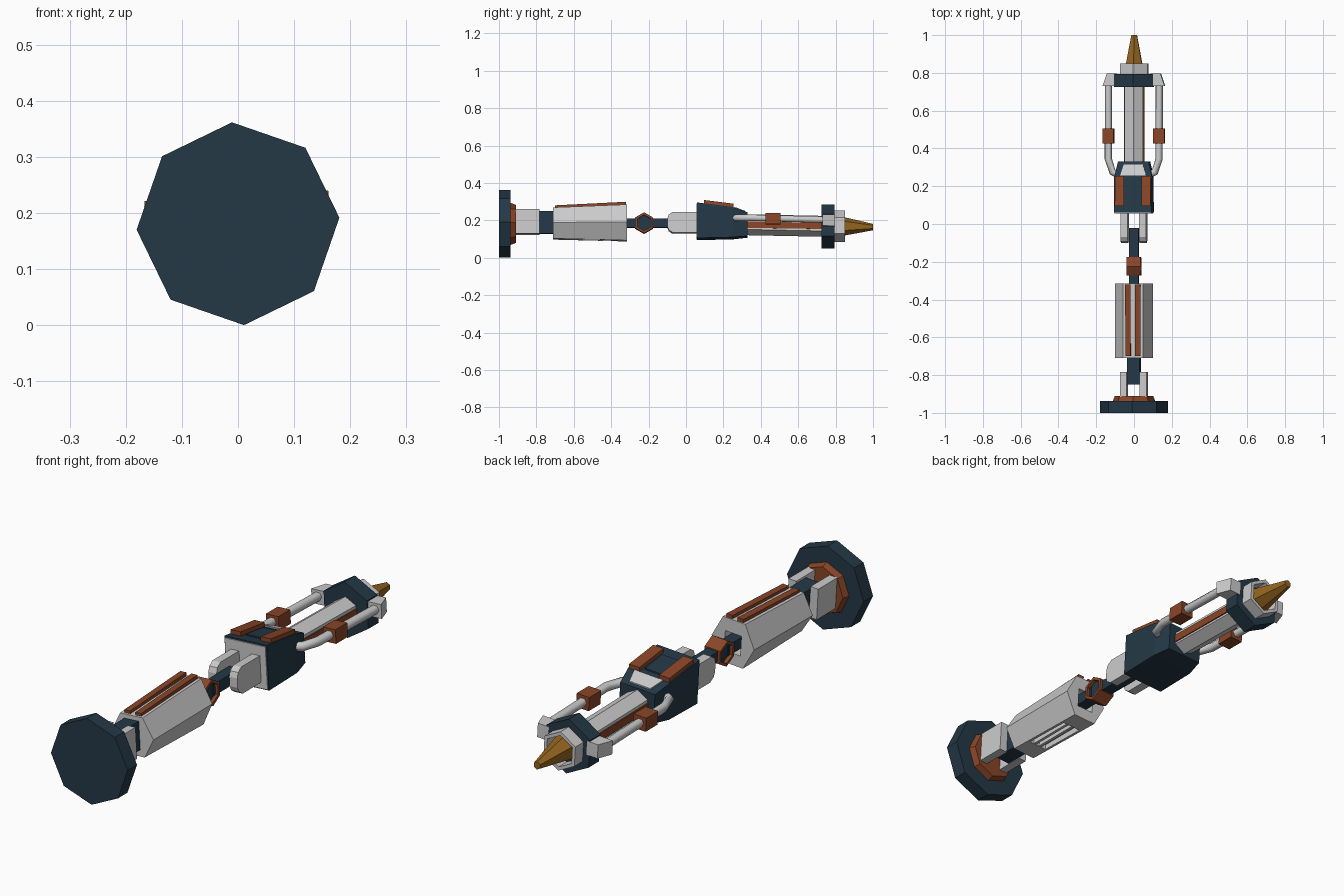
import bpy, bmesh, math
from mathutils import Matrix, Vector

if "Cube" in bpy.data.objects:
    bpy.data.objects.remove(bpy.data.objects["Cube"])

AXIS_Z = 0.181


def material(name, rgb):
    m = bpy.data.materials.new(name)
    m.diffuse_color = (*rgb, 1)
    m.use_nodes = True
    m.node_tree.nodes["Principled BSDF"].inputs["Base Color"].default_value = m.diffuse_color
    return m


DARK = material("dark_teal", (0.017, 0.04, 0.062))
RUST = material("rust", (0.25, 0.06, 0.02))
GOLD = material("gold", (0.3, 0.13, 0.014))
parts = []


def loft(name, sections, mat=None, closed=False, mirror=False):
    """Skin a row of equal-length cross-sections; closed makes a tube."""
    bm = bmesh.new()
    rows = [[bm.verts.new(p) for p in s] for s in sections]
    n = len(rows[0])
    pairs = list(zip(rows, rows[1:])) + ([(rows[-1], rows[0])] if closed else [])
    for a, b in pairs:
        for i in range(n):
            j = (i + 1) % n
            bm.faces.new((a[i], a[j], b[j], b[i]))
    if not closed:
        bm.faces.new(rows[0])
        bm.faces.new(rows[-1])
    bmesh.ops.recalc_face_normals(bm, faces=bm.faces)
    me = bpy.data.meshes.new(name)
    bm.to_mesh(me)
    bm.free()
    return add(name, me, mat, mirror)


def add(name, data, mat, mirror):
    ob = bpy.data.objects.new(name, data)
    bpy.context.collection.objects.link(ob)
    if mat:
        data.materials.append(mat)
    if mirror:
        ob.modifiers.new("mirror", 'MIRROR')
    parts.append(ob)
    return ob


def ring(n, r, y, z=AXIS_Z):
    """Polygon with a corner at the top, facing along y."""
    return [(r * math.sin(k * math.tau / n), y, z + r * math.cos(k * math.tau / n)) for k in range(n)]


def rod(name, n, r0, y0, r1, y1, mat=None, z=AXIS_Z, z1=None):
    return loft(name, [ring(n, r0, y0, z), ring(n, r1, y1, z if z1 is None else z1)], mat)


def extrude_x(name, profile, x0, x1, mat=None, mirror=False):
    return loft(name, [[(x, y, z) for y, z in profile] for x in (x0, x1)], mat, mirror=mirror)


def box(name, x0, x1, y0, y1, z0, z1, mat=None, mirror=False):
    return extrude_x(name, [(y0, z0), (y1, z0), (y1, z1), (y0, z1)], x0, x1, mat, mirror)


def cut(ob, cutter):
    b = ob.modifiers.new("cut", 'BOOLEAN')
    b.operation, b.object, b.solver = 'DIFFERENCE', cutter, 'EXACT'
    cutter.hide_render = True
    cutter.hide_set(True)


# Base plate and its fork
rod("base_plate", 8, 0.181, -1.0, 0.181, -0.937, DARK)
rod("base_collar", 8, 0.112, -0.937, 0.102, -0.91, RUST)
box("base_fork", 0.034, 0.07, -0.915, -0.783, 0.125, 0.258, mirror=True)
box("base_tongue", -0.034, 0.034, -0.85, -0.69, 0.128, 0.248, DARK)

# Rear grip: flat-topped hexagon, slightly taller at the front
def grip_section(y, h, z):
    return [(-0.1, y, z), (-0.053, y, z + h), (0.053, y, z + h),
            (0.1, y, z), (0.053, y, z - h), (-0.053, y, z - h)]

grip = loft("rear_grip", [grip_section(-0.71, 0.083, 0.183), grip_section(-0.315, 0.096, 0.186)])
cut(grip, box("grip_socket_cutter", -0.038, 0.038, -0.42, -0.28, 0.14, 0.225))
cut(grip, box("grip_vent_cutter", -0.042, 0.042, -0.62, -0.4, 0.05, 0.12))
for i, x in enumerate((-0.02, 0.008)):
    box(f"grip_vent_bar_{i}", x, x + 0.012, -0.625, -0.395, 0.1, 0.13)
extrude_x("grip_strip", [(-0.70, 0.255), (-0.32, 0.272), (-0.32, 0.297), (-0.70, 0.278)],
          0.012, 0.04, RUST, mirror=True)

# Connecting link with hexagonal knuckle
box("rear_link", -0.025, 0.025, -0.43, -0.25, 0.16, 0.208, DARK)
box("front_link", -0.025, 0.025, -0.2, -0.02, 0.16, 0.208, DARK)

def hex_x(r, x):
    return [(x, -0.224 + r * math.sin(k * math.pi / 3), 0.185 + r * math.cos(k * math.pi / 3)) for k in range(6)]

loft("knuckle_ring", [hex_x(0.056, -0.037), hex_x(0.056, 0.037), hex_x(0.042, 0.037), hex_x(0.042, -0.037)],
     RUST, closed=True)
loft("knuckle_core", [hex_x(0.043, -0.022), hex_x(0.043, 0.022)], DARK)

# Main housing, rear plate and rounded lugs
def housing_section(y, w, z0, z1):
    return [(-w, y, z0), (w, y, z0), (w, y, z1), (-w, y, z1)]

loft("housing", [housing_section(0.06, 0.1, 0.1, 0.29), housing_section(0.25, 0.1, 0.104, 0.266),
                 housing_section(0.33, 0.082, 0.112, 0.238)], DARK)
loft("housing_rear_plate", [housing_section(0.055, 0.096, 0.104, 0.284),
                            housing_section(0.062, 0.096, 0.104, 0.284)])
extrude_x("housing_lug", [(0.06, 0.13), (-0.07, 0.13), (-0.092, 0.145), (-0.1, 0.165), (-0.1, 0.205),
                          (-0.092, 0.227), (-0.07, 0.242), (0.06, 0.242)], 0.03, 0.068, mirror=True)

def top_panel(name, x0, x1, y0, y1, rise, mat, mirror=False):
    top = lambda y: 0.29 - (y - 0.06) * 0.126
    return extrude_x(name, [(y0, top(y0) - 0.01), (y1, top(y1) - 0.01),
                            (y1, top(y1) + rise), (y0, top(y0) + rise)], x0, x1, mat, mirror)

top_panel("housing_side_panel", 0.047, 0.095, 0.095, 0.255, 0.018, RUST, mirror=True)
top_panel("housing_center_panel", -0.037, 0.037, 0.115, 0.23, 0.006, DARK)
loft("housing_front_panel", [[(-w, y, z), (w, y, z), (w, y, z + 0.014), (-w, y, z + 0.014)]
                             for w, y, z in ((0.068, 0.258, 0.255), (0.05, 0.316, 0.234))])

# Hexagonal barrel with side strips, dipping slightly toward the muzzle
rod("barrel", 6, 0.056, 0.3, 0.056, 0.74, z=0.177, z1=0.168)
extrude_x("barrel_side_strip", [(0.32, 0.157), (0.725, 0.151), (0.725, 0.184), (0.32, 0.191)],
          0.044, 0.053, RUST, mirror=True)

# Muzzle collar, hollow muzzle and tip
rod("muzzle_collar", 6, 0.118, 0.725, 0.118, 0.795, DARK, z=0.168)
loft("muzzle_ring", [ring(6, r, y, 0.168) for r, y in ((0.084, 0.79), (0.084, 0.85), (0.068, 0.85), (0.068, 0.79))],
     closed=True)
rod("tip", 6, 0.06, 0.795, 0.017, 1.0, GOLD, z=0.169, z1=0.164)

# Side arms: bent rod, sleeve and end bracket
arm = bpy.data.curves.new("side_arm", 'CURVE')
arm.dimensions = '3D'
arm.bevel_depth, arm.bevel_resolution, arm.use_fill_caps = 0.019, 1, True
path = [(0.085, 0.262, 0.207), (0.112, 0.275, 0.207), (0.135, 0.345, 0.206), (0.135, 0.75, 0.195)]
spline = arm.splines.new('POLY')
spline.points.add(len(path) - 1)
for p, co in zip(spline.points, path):
    p.co = (*co, 1)
add("side_arm", arm, None, True)
box("arm_sleeve", 0.105, 0.164, 0.425, 0.505, 0.172, 0.231, RUST, mirror=True)
loft("arm_bracket", [[(0.09, 0.73, z), (0.165, 0.73, z), (0.142, 0.797, z), (0.09, 0.797, z)]
                     for z in (0.162, 0.222)], mirror=True)

# Whole model is rolled a few degrees about its long axis
pivot = Vector((0, 0, AXIS_Z))
roll = Matrix.Translation(pivot) @ Matrix.Rotation(math.radians(-3.4), 4, 'Y') @ Matrix.Translation(-pivot)
for ob in parts:
    ob.matrix_world = roll
